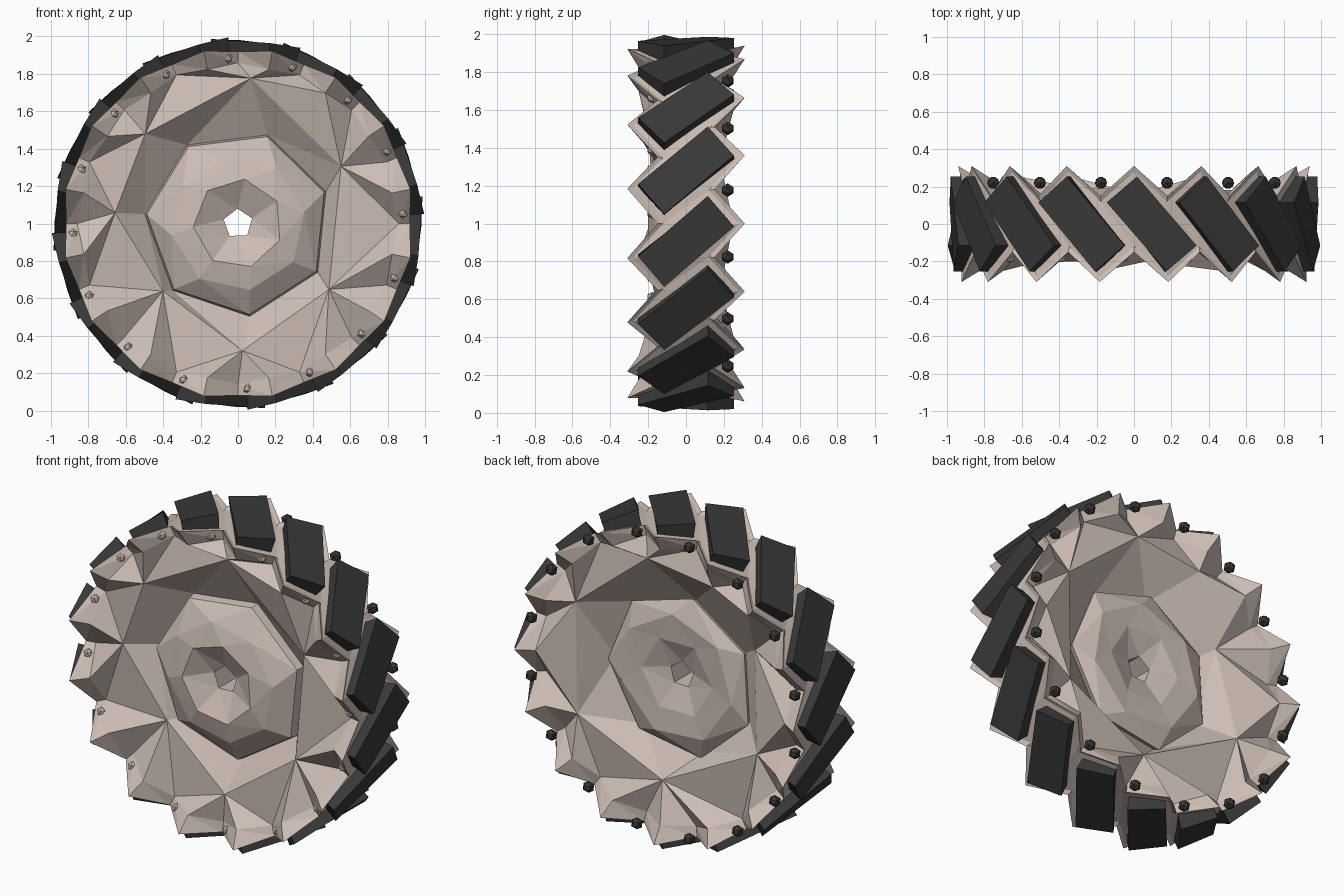
import bpy, bmesh, math
from mathutils import Vector

if "Cube" in bpy.data.objects:
    bpy.data.objects.remove(bpy.data.objects["Cube"])

N = 16                      # teeth round the tyre
STEP = 360 / N


def mat(name, col):
    m = bpy.data.materials.new(name)
    m.diffuse_color = (*col, 1)
    m.use_nodes = True
    m.node_tree.nodes["Principled BSDF"].inputs["Base Color"].default_value = m.diffuse_color
    return m


BEIGE = mat("pale_clay", (0.60, 0.51, 0.46))
DARK = mat("dark_rubber", (0.04, 0.04, 0.04))


def polar(a, r, y):
    t = math.radians(a)
    return Vector((r * math.cos(t), y, 1 + r * math.sin(t)))


def finish(bm, name, material):
    me = bpy.data.meshes.new(name)
    bm.to_mesh(me)
    bm.free()
    me.materials.append(material)
    ob = bpy.data.objects.new(name, me)
    bpy.context.collection.objects.link(ob)
    return ob


def ring(n, r, y, start=0):
    """Plain polygon ring: list of (angle, radius, y)."""
    return [(start + i * 360 / n, r, y) for i in range(n)]


def zigzag(start, tip, valley):
    """Ring alternating between tooth tips and valleys."""
    return [(start + i * STEP / 2, *(valley if i % 2 else tip)) for i in range(2 * N)]


def lathe(name, rings, material):
    """Joins consecutive rings, of any side counts, with triangles."""
    bm = bmesh.new()
    loops = [[(p[0], bm.verts.new(polar(*p))) for p in r] for r in rings]
    for A, B in zip(loops, loops[1:]):
        na, nb = len(A), len(B)
        turn = lambda k: (B[k][0] - A[0][0] + 180) % 360 - 180
        k0 = min(range(nb), key=lambda k: abs(turn(k)))
        ang_a = [(p[0] - A[0][0]) % 360 for p in A] + [360]
        ang_b = [turn(k0) + (B[(k0 + k) % nb][0] - B[k0][0]) % 360 for k in range(nb)]
        ang_b.append(ang_b[0] + 360)
        B = B[k0:] + B[:k0]
        i = j = 0
        while i < na or j < nb:
            a, b = A[i % na][1], B[j % nb][1]
            ta = (ang_a[i] + ang_a[i + 1]) / 2 if i < na else 1e9
            tb = (ang_b[j] + ang_b[j + 1]) / 2 if j < nb else 1e9
            if ta <= tb:
                bm.faces.new((a, A[(i + 1) % na][1], b))
                i += 1
            else:
                bm.faces.new((a, B[(j + 1) % nb][1], b))
                j += 1
    finish(bm, name, material)


# Tyre body: zigzag edges, notched side walls sloping to uneven inner corners
back_inner = [(28, 0.70, 0.18), (80, 0.74, 0.19), (115, 0.74, 0.19), (150, 0.60, 0.08),
              (205, 0.66, 0.17), (275, 0.62, 0.15), (330, 0.70, 0.18)]
front_inner = [(29, 0.63, -0.15), (85, 0.78, -0.20), (136, 0.69, -0.20), (175, 0.66, -0.17),
               (222, 0.54, -0.11), (272, 0.68, -0.16), (324, 0.60, -0.14)]
lathe("tyre_body", [
    back_inner,
    zigzag(0, (0.84, 0.25), (0.86, 0.14)),
    zigzag(0, (0.94, 0.31), (0.92, 0.15)),
    zigzag(0, (0.93, 0.28), (0.905, 0.12)),
    zigzag(STEP / 2, (0.93, -0.28), (0.905, -0.12)),
    zigzag(STEP / 2, (0.94, -0.31), (0.92, -0.15)),
    zigzag(STEP / 2, (0.84, -0.25), (0.86, -0.14)),
    front_inner], BEIGE)

# Dished wheel with hub plates raised from each dish, and a through hole
lathe("wheel_disc", [
    ring(5, 0.08, 0.04, 20),
    ring(6, 0.24, 0.09, 0),
    ring(7, 0.38, 0.10, 35),
    ring(7, 0.49, 0.05, 48),
    ring(7, 0.47, 0.01, 48),
    back_inner], BEIGE)
lathe("wheel_hub", [
    front_inner,
    ring(7, 0.50, -0.04, 20),
    ring(7, 0.49, -0.09, 20),
    ring(8, 0.36, -0.17, 10),
    ring(7, 0.24, -0.20, 30),
    ring(5, 0.08, -0.12, 20),
    ring(5, 0.08, 0.04, 20)], BEIGE)

# Slanted tread blocks: (clockwise degrees, outer radius, y)
corners = [(-8.4, 0.997, 0.115), (1, 0.98, 0.253), (19.6, 0.997, -0.115), (10.2, 0.98, -0.253)]
for k in range(N):
    bm = bmesh.new()
    top = [bm.verts.new(polar(90 - c - k * STEP, r, y)) for c, r, y in corners]
    base = [bm.verts.new(polar(90 - c - k * STEP, 0.90, y)) for c, r, y in corners]
    bm.faces.new(top)
    bm.faces.new(base[::-1])
    for i in range(4):
        j = (i + 1) % 4
        bm.faces.new((top[i], base[i], base[j], top[j]))
    bmesh.ops.recalc_face_normals(bm, faces=bm.faces)
    finish(bm, f"tread_block_{k + 1}", DARK)


# Small studs in the valleys of both edges
def studs(name, start, r, y, size, material):
    bm = bmesh.new()
    for k in range(N):
        res = bmesh.ops.create_icosphere(bm, subdivisions=1, radius=size)
        bmesh.ops.translate(bm, verts=res["verts"], vec=polar(start + k * STEP, r, y))
    finish(bm, name, material)


studs("back_studs", STEP / 2, 0.905, 0.22, 0.036, DARK)
studs("front_studs", 3.5, 0.885, -0.18, 0.028, BEIGE)
